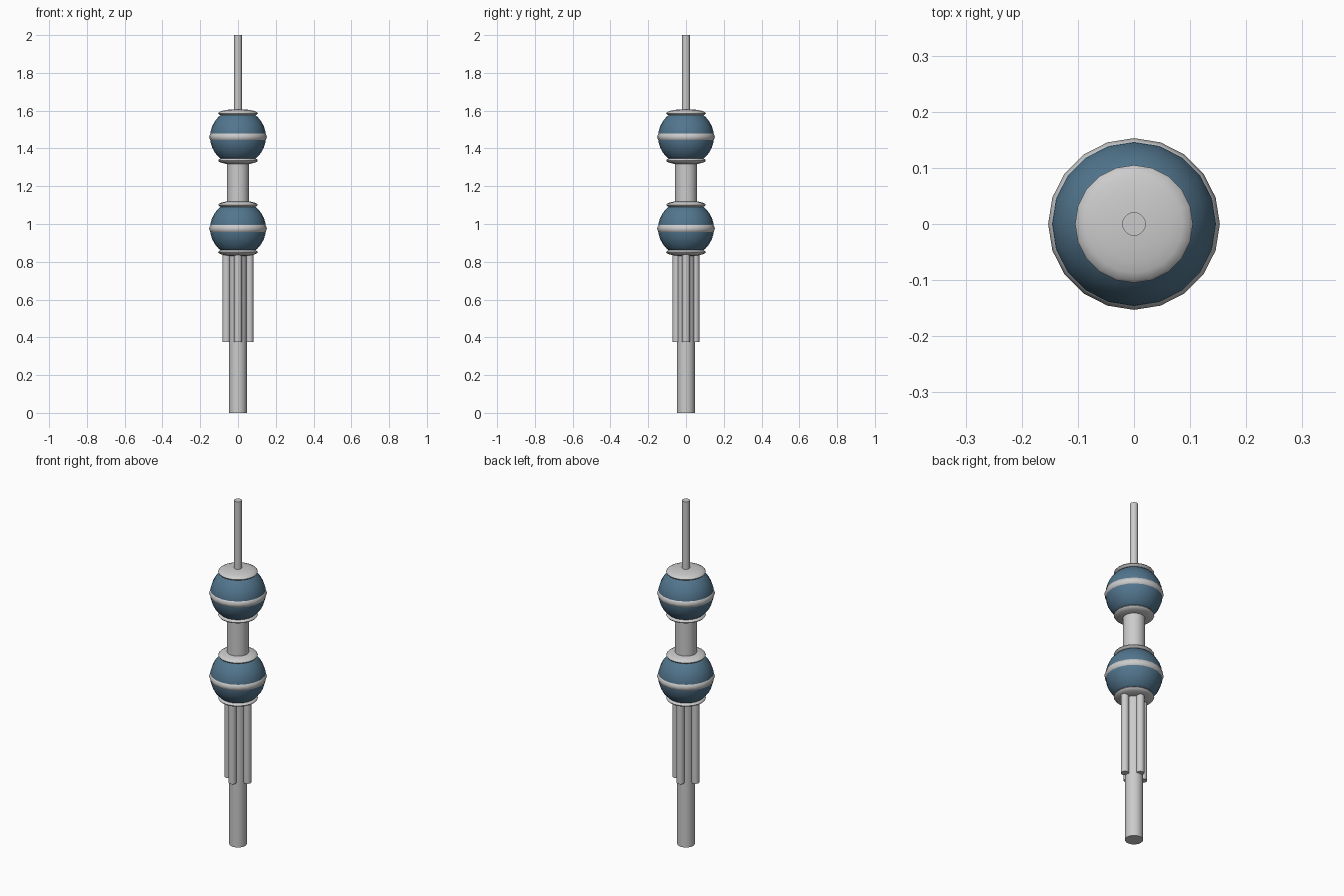
import bpy, bmesh
from math import sin, cos, pi, radians

if "Cube" in bpy.data.objects:
    bpy.data.objects.remove(bpy.data.objects["Cube"])

SIDES = 20
blue = bpy.data.materials.new("blue_paint")
blue.diffuse_color = (0.085, 0.18, 0.27, 1)
blue.use_nodes = True
blue.node_tree.nodes["Principled BSDF"].inputs["Base Color"].default_value = blue.diffuse_color


def lathe(name, profile, z=0, x=0, y=0, sides=SIDES, mat=None, caps=True):
    """Revolve (radius, height) points, listed bottom to top, about z."""
    bm = bmesh.new()
    rings = [[bm.verts.new((r * cos(2 * pi * i / sides), r * sin(2 * pi * i / sides), h))
              for i in range(sides)] for r, h in profile]
    for a, b in zip(rings, rings[1:]):
        for i in range(sides):
            j = (i + 1) % sides
            bm.faces.new((a[i], a[j], b[j], b[i]))
    if caps:
        bm.faces.new(rings[0][::-1])
        bm.faces.new(rings[-1])
    me = bpy.data.meshes.new(name)
    bm.to_mesh(me)
    bm.free()
    ob = bpy.data.objects.new(name, me)
    ob.location = (x, y, z)
    bpy.context.collection.objects.link(ob)
    if mat:
        me.materials.append(mat)
    bpy.context.view_layer.objects.active = ob
    ob.select_set(True)
    bpy.ops.object.shade_smooth_by_angle(angle=radians(40))
    ob.select_set(False)
    return ob


def rod(name, r, z0, z1, x=0, y=0):
    return lathe(name, [(r, 0), (r, z1 - z0)], z0, x, y)


def arc(rx, rz, limit, n):
    """Elliptical profile between latitudes -limit and +limit (degrees)."""
    angles = [radians(-limit + 2 * limit * i / n) for i in range(n + 1)]
    return [(rx * cos(a), rz * sin(a)) for a in angles]


# central mast, stepped thinner at the top
rod("lower_shaft", 0.047, 0, 0.86)
rod("middle_shaft", 0.058, 1.10, 1.34)
rod("top_antenna", 0.021, 1.59, 2.0)

# four support columns around the lower shaft
for i, (x, y) in enumerate([(0.061, 0), (-0.061, 0), (0, 0.05), (0, -0.05)]):
    rod(f"support_column_{i + 1}", 0.021, 0.375, 0.86, x, y)

# banded globes with flattened caps above and below
for label, z in (("lower", 0.976), ("upper", 1.461)):
    lathe(f"{label}_globe", arc(0.148, 0.148, 56, 10), z, mat=blue)
    lathe(f"{label}_globe_band", [(0.141, -0.021), (0.147, -0.017), (0.153, 0),
                                  (0.147, 0.017), (0.141, 0.021)], z)
    for side, s in (("top", 1), ("bottom", -1)):
        lathe(f"{label}_globe_{side}_cap", arc(0.105, 0.022, 84, 10), z + s * 0.125)
